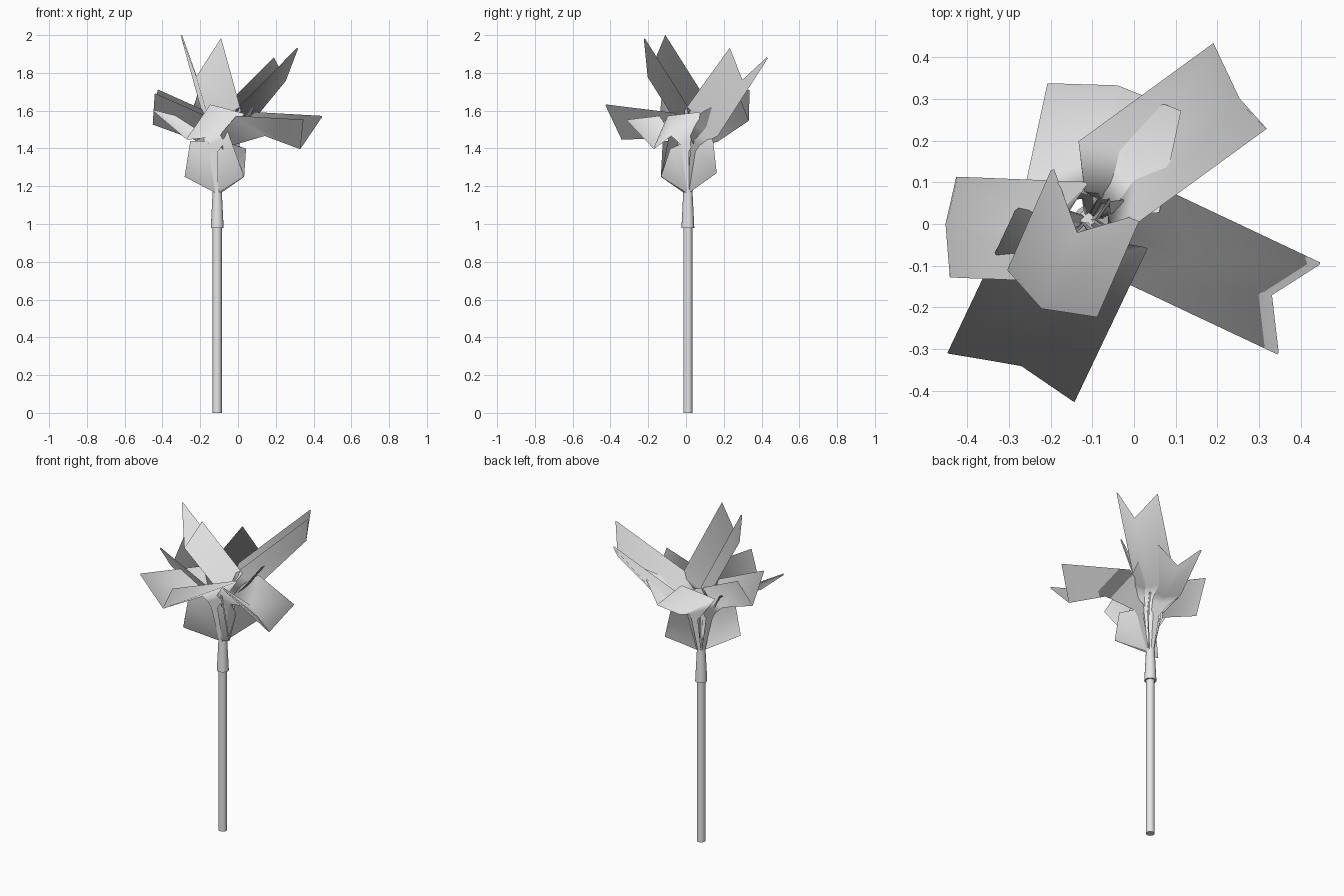
import bpy
from mathutils import Vector

cube = bpy.data.objects.get("Cube")
if cube:
    bpy.data.objects.remove(cube)

mat = bpy.data.materials.new("pale_grey")
mat.use_nodes = True
GREY = (0.8, 0.8, 0.8, 1)
mat.diffuse_color = GREY
mat.node_tree.nodes["Principled BSDF"].inputs["Base Color"].default_value = GREY

AXIS = Vector((-0.11, 0.01, 0))
UP = Vector((0, 0, 1))


def at(z):
    """Point on the handle's axis."""
    return AXIS + UP * z


def rod(name, z0, z1, r0, r1):
    """Tapered rod along the handle's axis."""
    bpy.ops.mesh.primitive_cone_add(vertices=16, radius1=r0, radius2=r1,
                                    depth=z1 - z0, location=at((z0 + z1) / 2))
    ob = bpy.context.object
    ob.name = name
    ob.data.materials.append(mat)
    bpy.ops.object.shade_smooth_by_angle(angle=0.7)


def ribbon(name, rows, facing):
    """Thin folded sheet through rows of left edge, fold and right edge.
    Each row has one soft normal, so the fold reads as a rounded surface."""
    verts = [p for row in rows for p in row]
    faces = [(3 * r + c, 3 * r + c + 1, 3 * r + c + 4, 3 * r + c + 3)
             for r in range(len(rows) - 1) for c in range(2)]
    mesh = bpy.data.meshes.new(name)
    mesh.from_pydata(verts, [], faces)
    mesh.materials.append(mat)
    ob = bpy.data.objects.new(name, mesh)
    bpy.context.collection.objects.link(ob)
    solid = ob.modifiers.new("thickness", 'SOLIDIFY')
    solid.thickness = 0.008
    solid.offset = 0
    bpy.context.view_layer.objects.active = ob
    bpy.ops.object.modifier_apply(modifier=solid.name)
    ob.data.shade_smooth()
    ob.data.normals_split_custom_set_from_vertices(
        [Vector(facing[v.index % len(verts) // 3]).normalized()
         for v in ob.data.vertices])


def leaf(name, left, fold, right, bend):
    """Blade from its tip to a bend, narrowing to a stalk down to the collar."""
    left, fold, right, bend = map(Vector, (left, fold, right, bend))
    half = (right - left) / 2
    along = ((left + right) / 2 - bend).normalized()
    out = (left + right) / 2 - AXIS
    out.z = 0
    out.normalize()
    side = half.normalized()
    throat = at(1.38) + out * 0.05
    foot = at(1.16) + out * 0.01
    ribbon(name, [
        (left, fold, right),
        (bend - half, bend + (out - UP) * 0.11, bend + half),
        (at(1.46) + out * 0.03 - half * 0.5, at(1.42) + out * 0.09,
         at(1.46) + out * 0.03 + half * 0.5),
        (throat - side * 0.025, throat + out * 0.02, throat + side * 0.025),
        (foot - side * 0.01, foot + out * 0.008, foot + side * 0.01),
    ], [along, along + UP * 0.6, out, out, out])


# Handle and tapered collar
rod("handle", 0, 1.02, 0.024, 0.024)
rod("collar", 0.98, 1.18, 0.034, 0.024)

# Folded leaves
leaf("back_left_leaf", (0.19, 0.43, 1.88), (0.25, 0.30, 1.76), (0.315, 0.23, 1.93),
     (-0.07, 0.095, 1.58))
leaf("left_leaf", (0.445, -0.095, 1.57), (0.33, -0.17, 1.40), (0.345, -0.31, 1.55),
     (0.04, -0.035, 1.58))
leaf("front_leaf", (-0.445, -0.31, 1.60), (-0.27, -0.34, 1.45), (-0.145, -0.425, 1.63),
     (-0.12, 0.0, 1.57))
leaf("right_leaf", (-0.425, 0.11, 1.71), (-0.45, 0.0, 1.53), (-0.44, -0.125, 1.69),
     (-0.12, -0.02, 1.56))
leaf("back_leaf", (-0.205, 0.335, 1.71), (-0.04, 0.33, 1.55), (0.11, 0.27, 1.71),
     (-0.10, 0.06, 1.55))
leaf("top_leaf", (-0.30, -0.11, 2.0), (-0.22, -0.20, 1.78), (-0.09, -0.22, 1.98),
     (-0.09, 0.075, 1.61))

# Short leaves hanging around the collar, open outwards
ribbon("front_hanging_leaf", [
    ((-0.25, -0.12, 1.44), (-0.12, 0.0, 1.44), (-0.06, -0.08, 1.50)),
    ((-0.28, -0.13, 1.25), (-0.11, 0.0, 1.16), (0.03, -0.13, 1.25)),
], [(-0.2, -1, 0), (-0.2, -1, -0.4)])
ribbon("left_hanging_leaf", [
    ((0.04, -0.08, 1.40), (-0.09, 0.01, 1.44), (0.0, 0.14, 1.45)),
    ((0.03, -0.13, 1.25), (-0.10, 0.01, 1.16), (0.03, 0.16, 1.27)),
], [(1, 0.1, 0), (1, 0.1, -0.4)])
